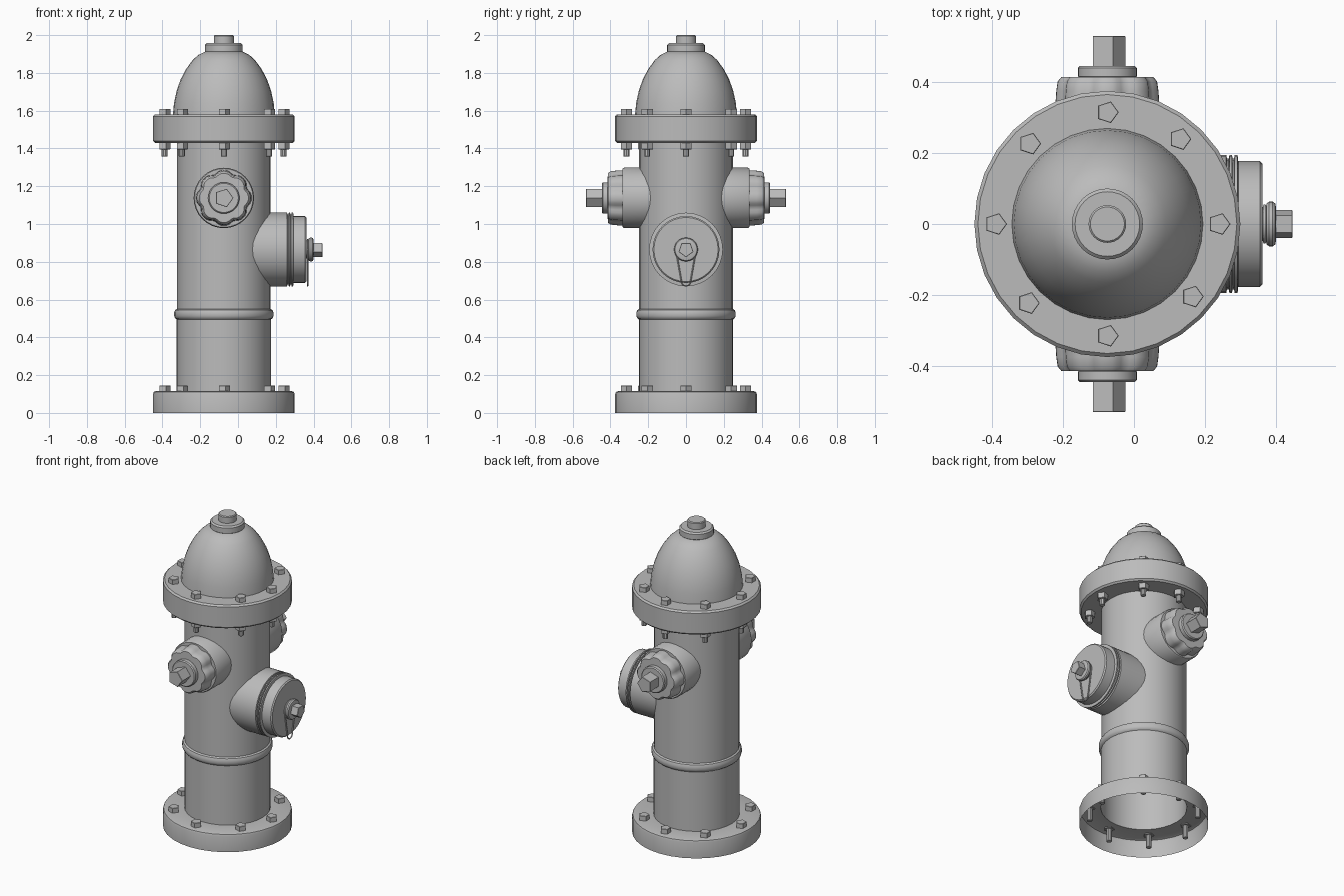
import bpy, bmesh
from math import sin, cos, pi, radians
from mathutils import Matrix, Vector

cube = bpy.data.objects.get("Cube")
if cube:
    bpy.data.objects.remove(cube, do_unlink=True)

AXIS = -0.075          # x of the upright centre line

iron = bpy.data.materials.new("grey_iron")
iron.use_nodes = True
GREY = (0.5, 0.5, 0.5, 1)
iron.diffuse_color = GREY
iron.node_tree.nodes["Principled BSDF"].inputs["Base Color"].default_value = GREY


def finish(obj, angle=35):
    """Assign the material and smooth everything but the sharp edges."""
    if not obj.data.materials:
        obj.data.materials.append(iron)
    bpy.ops.object.select_all(action='DESELECT')
    obj.select_set(True)
    bpy.context.view_layer.objects.active = obj
    bpy.ops.object.shade_smooth_by_angle(angle=radians(angle))


def lathe(name, profile, place, segs=32, lobes=0, depth=0.0, angle=35):
    """Spin (radius, height) points around local z; lobes scallop the rim."""
    bm = bmesh.new()
    rings = []
    for r, z in profile:
        if r == 0:
            rings.append([bm.verts.new((0, 0, z))] * segs)
            continue
        ring = []
        for i in range(segs):
            a = 2 * pi * i / segs
            dent = depth * (0.5 - 0.5 * cos(lobes * a)) ** 2
            k = r * (1 - dent)
            ring.append(bm.verts.new((k * cos(a), k * sin(a), z)))
        rings.append(ring)
    for low, high in zip(rings, rings[1:]):
        for i in range(segs):
            j = (i + 1) % segs
            corners = list(dict.fromkeys((low[i], low[j], high[j], high[i])))
            bm.faces.new(corners)
    mesh = bpy.data.meshes.new(name)
    bm.to_mesh(mesh)
    bm.free()
    obj = bpy.data.objects.new(name, mesh)
    bpy.context.collection.objects.link(obj)
    obj.matrix_world = place
    finish(obj, angle)
    return obj


def rod(name, r, z0, z1, place, segs=32, bevel=0.004):
    """Closed cylinder or prism with a small bevel on both ends."""
    b = bevel
    return lathe(name, [(0, z0), (r - b, z0), (r, z0 + b),
                        (r, z1 - b), (r - b, z1), (0, z1)], place, segs)


upright = Matrix.Translation((AXIS, 0, 0))

# Barrel and hollow foot flange, open underneath
lathe("barrel_and_foot", [
    (0.375, 0), (0.375, 0.1), (0.371, 0.111), (0.36, 0.115), (0.25, 0.115),
    (0.25, 0.495), (0.258, 0.501), (0.263, 0.513), (0.263, 0.532),
    (0.258, 0.544), (0.248, 0.55), (0.248, 1.435)], upright)

# Upper flange
rod("upper_flange", 0.375, 1.43, 1.58, upright, bevel=0.01)

# Bonnet dome with collar and top nub
lathe("bonnet", [
    (0.27, 1.575), (0.264, 1.64), (0.25, 1.705), (0.229, 1.765),
    (0.2, 1.82), (0.165, 1.868), (0.135, 1.895), (0.1, 1.912), (0, 1.915)],
    upright)
rod("bonnet_collar", 0.1, 1.905, 1.957, upright, bevel=0.009)
rod("bonnet_nub", 0.053, 1.95, 2.0, upright, bevel=0.005)

# Flange bolts, spaced a little unevenly
for n, deg in enumerate((0, 49.5, 90, 134, 180, 225, 270, 319.5)):
    a = radians(deg)
    spot = Matrix.Translation((AXIS + 0.315 * cos(a), 0.315 * sin(a), 0))
    for level, top in (("lower", 0.115), ("upper", 1.58)):
        rod(f"{level}_bolt_head_{n}", 0.032, top - 0.005, top + 0.03, spot, 5, 0.002)
    rod(f"lower_bolt_shaft_{n}", 0.016, 0.03, 0.114, spot, 10, 0.002)
    rod(f"upper_bolt_nut_{n}", 0.032, 1.395, 1.435, spot, 5, 0.002)
    rod(f"upper_bolt_shaft_{n}", 0.016, 1.357, 1.4, spot, 10, 0.002)

# Front and back hose outlets
for side, turn in (("front", 90), ("back", -90)):
    place = Matrix.Translation((AXIS, 0, 1.138)) @ Matrix.Rotation(radians(turn), 4, 'X')
    lathe(side + "_outlet_neck", [(0.16, 0.15), (0.16, 0.327), (0.155, 0.335), (0, 0.335)],
          place)
    lathe(side + "_outlet_cap", [(0.147, 0.33), (0.144, 0.375), (0.14, 0.402),
                                 (0.13, 0.414), (0, 0.416)],
          place, 64, lobes=8, depth=0.1)
    rod(side + "_outlet_washer", 0.083, 0.41, 0.446, place, bevel=0.006)
    rod(side + "_outlet_nut", 0.051, 0.44, 0.53, place, 5, 0.002)

# Large pumper outlet on the left side, measured from the centre line
big = Matrix.Translation((AXIS, 0, 0.865)) @ Matrix.Rotation(radians(90), 4, 'Y')
lathe("pumper_neck", [
    (0.195, 0.12), (0.195, 0.335), (0.184, 0.337), (0.184, 0.342), (0.195, 0.344),
    (0.195, 0.351), (0.184, 0.353), (0.184, 0.357), (0.195, 0.359),
    (0.195, 0.367), (0.177, 0.369)], big, angle=25)
lathe("pumper_cap", [(0.177, 0.36), (0.177, 0.43), (0.17, 0.437), (0, 0.437)], big)
lathe("pumper_washer", [
    (0.048, 0.43), (0.048, 0.447), (0.058, 0.449), (0.063, 0.456), (0.063, 0.466),
    (0.058, 0.473), (0.045, 0.476), (0, 0.476)], big)
rod("pumper_nut", 0.041, 0.47, 0.522, big, 5, 0.002)

# Wire loop hanging from the pumper cap: arc over the washer, narrow round foot
over = [(0.053 * cos(radians(t)), 0.865 + 0.053 * sin(radians(t)))
        for t in range(-10, 191, 20)]
foot = [(0.024 * cos(radians(t)), 0.696 + 0.024 * sin(radians(t)))
        for t in range(180, 361, 20)]
curve = bpy.data.curves.new("wire_loop", 'CURVE')
curve.dimensions = '3D'
curve.bevel_depth = 0.004
curve.bevel_resolution = 1
spline = curve.splines.new('POLY')
spline.points.add(len(over + foot) - 1)
for point, (y, z) in zip(spline.points, over + foot):
    point.co = (0.368, y, z, 1)
spline.use_cyclic_u = True
wire = bpy.data.objects.new("wire_loop", curve)
bpy.context.collection.objects.link(wire)
bpy.ops.object.select_all(action='DESELECT')
wire.select_set(True)
bpy.context.view_layer.objects.active = wire
bpy.ops.object.convert(target='MESH')
finish(bpy.context.view_layer.objects.active, 60)
